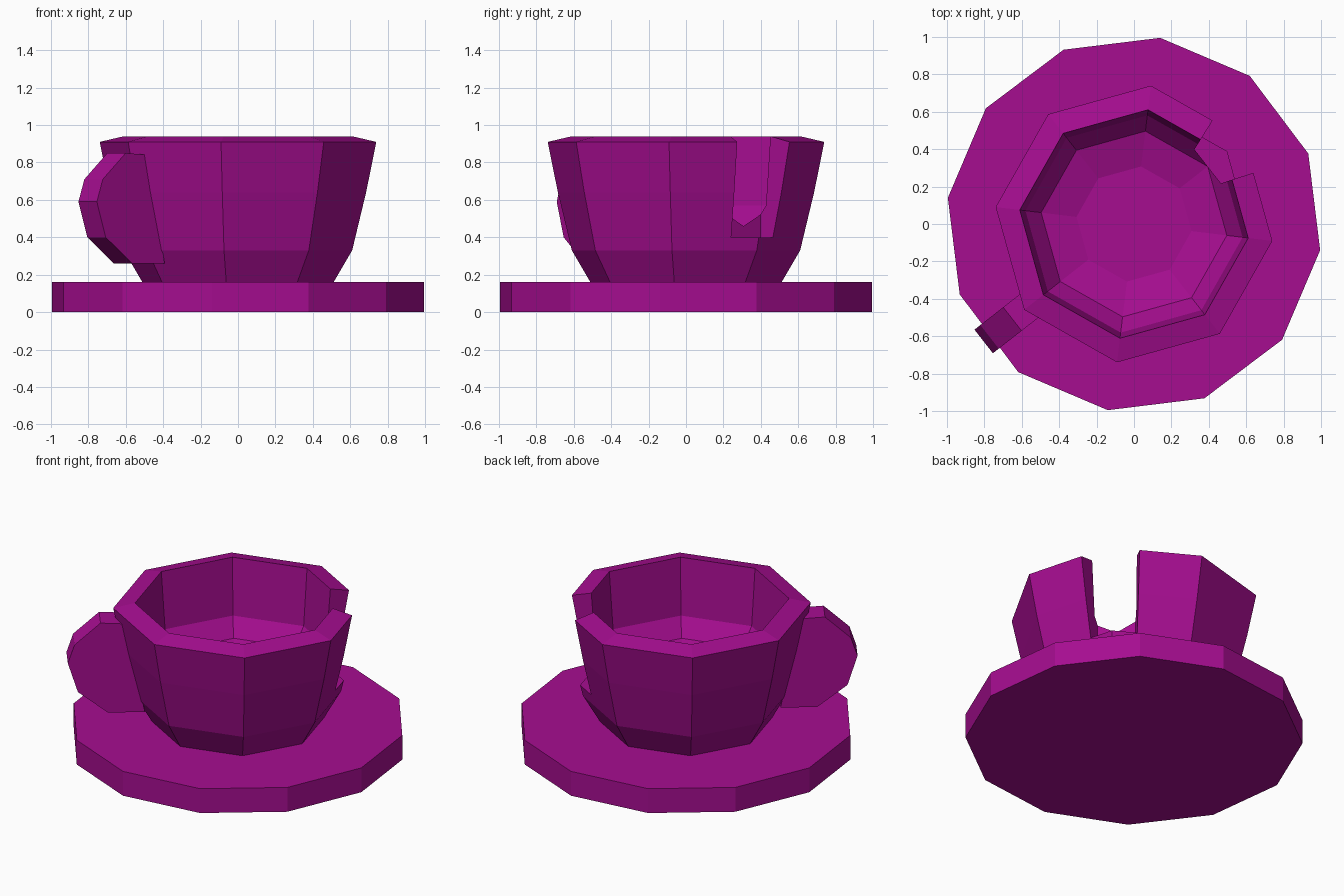
import bpy, bmesh
from math import cos, sin, radians
from mathutils import Matrix

if "Cube" in bpy.data.objects:
    bpy.data.objects.remove(bpy.data.objects["Cube"])

mat = bpy.data.materials.new("magenta_glaze")
mat.diffuse_color = (0.38, 0.004, 0.28, 1)
mat.use_nodes = True
mat.node_tree.nodes["Principled BSDF"].inputs["Base Color"].default_value = mat.diffuse_color


def finish(name, bm):
    bmesh.ops.recalc_face_normals(bm, faces=bm.faces)
    me = bpy.data.meshes.new(name)
    bm.to_mesh(me)
    bm.free()
    ob = bpy.data.objects.new(name, me)
    bpy.context.collection.objects.link(ob)
    me.materials.append(mat)
    return ob


def lathe(name, profile, sides, start):
    """Closed solid of stacked polygon rings, capped at both ends."""
    bm = bmesh.new()
    rings = []
    for r, z in profile:
        angles = [radians(start + 360 * i / sides) for i in range(sides)]
        rings.append([bm.verts.new((r * cos(a), r * sin(a), z)) for a in angles])
    for a, b in zip(rings, rings[1:]):
        for i in range(sides):
            j = (i + 1) % sides
            bm.faces.new((a[i], a[j], b[j], b[i]))
    bm.faces.new(rings[0])
    bm.faces.new(rings[-1])
    return finish(name, bm)


def prism(name, points, offset, turn):
    """Flat outline extruded by offset, then turned about z."""
    bm = bmesh.new()
    face = bm.faces.new([bm.verts.new(p) for p in points])
    new = bmesh.ops.extrude_face_region(bm, geom=[face])["geom"]
    bmesh.ops.translate(bm, vec=offset,
                        verts=[v for v in new if isinstance(v, bmesh.types.BMVert)])
    bm.transform(Matrix.Rotation(radians(turn), 4, 'Z'))
    return finish(name, bm)


# Saucer: twelve-sided slab
lathe("saucer", [(1.005, 0), (1.005, 0.16)], 12, -8)

# Cup: eight-sided, outside wall, sloped rim, then inside bowl
cup = lathe("cup", [(0.46, 0.08), (0.515, 0.16), (0.615, 0.33), (0.69, 0.64),
                    (0.745, 0.91), (0.615, 0.94), (0.585, 0.57),
                    (0.50, 0.46), (0.31, 0.41)], 8, -7)

# Flared slot through the wall opposite the handle
slot = prism("slot_cutter", [(0.50, -0.115, 0.40), (0.90, -0.26, 0.40),
                             (0.90, 0.26, 0.40), (0.50, 0.115, 0.40)],
             (0, 0, 0.8), 38)
slot.hide_render = True
mod = cup.modifiers.new("slot", 'BOOLEAN')
mod.operation = 'DIFFERENCE'
mod.solver = 'EXACT'
mod.object = slot
bpy.context.view_layer.objects.active = cup
bpy.ops.object.modifier_apply(modifier=mod.name)
bpy.data.objects.remove(slot)

# Handle: solid faceted disc sunk into the wall
outline = [(0.66, 0.84), (0.825, 0.85), (0.98, 0.71), (1.02, 0.59),
           (0.96, 0.40), (0.78, 0.26), (0.56, 0.26), (0.62, 0.55)]
prism("handle", [(r, -0.08, z) for r, z in outline], (0, 0.16, 0), 218)
